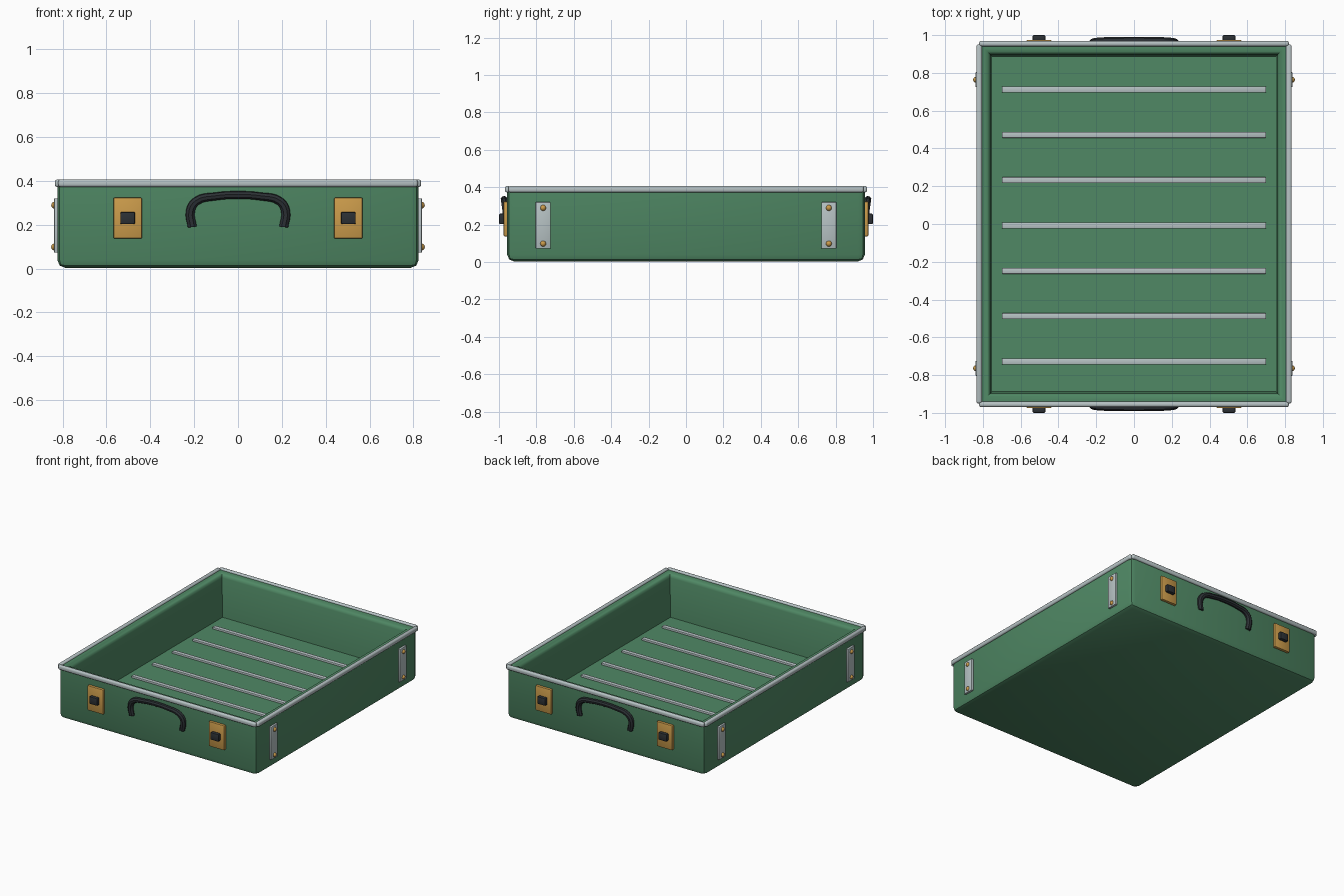
import bpy, bmesh
from mathutils import Vector

if "Cube" in bpy.data.objects:
    bpy.data.objects.remove(bpy.data.objects["Cube"])


def mat(name, rgb):
    m = bpy.data.materials.new(name)
    m.diffuse_color = (*rgb, 1)
    m.use_nodes = True
    m.node_tree.nodes["Principled BSDF"].inputs["Base Color"].default_value = m.diffuse_color
    return m


GREEN = mat("green_shell", (0.08, 0.25, 0.13))
STEEL = mat("grey_metal", (0.47, 0.54, 0.55))
BRASS = mat("brass", (0.60, 0.33, 0.07))
BLACK = mat("black", (0.025, 0.03, 0.035))


def finish(ob, material):
    ob.data.materials.append(material)
    bpy.ops.object.select_all(action='DESELECT')
    ob.select_set(True)
    bpy.context.view_layer.objects.active = ob
    bpy.ops.object.shade_smooth_by_angle(angle=0.6)
    return ob


def mesh_object(name, bm, material):
    bmesh.ops.recalc_face_normals(bm, faces=bm.faces[:])
    me = bpy.data.meshes.new(name)
    bm.to_mesh(me)
    bm.free()
    ob = bpy.data.objects.new(name, me)
    bpy.context.collection.objects.link(ob)
    return finish(ob, material)


def box(name, loc, size, material, bevel=0.005, seg=2):
    bm = bmesh.new()
    bmesh.ops.create_cube(bm, size=1)
    for v in bm.verts:
        v.co = Vector(loc) + v.co * Vector(size)
    bmesh.ops.bevel(bm, geom=bm.edges[:], offset=bevel, segments=seg, profile=0.5, affect='EDGES')
    return mesh_object(name, bm, material)


# Tray shell: nested rectangular loops, inner lip and outer edges rounded
bm = bmesh.new()
levels = [(0.824, 0.956, 0.003), (0.824, 0.956, 0.395), (0.761, 0.898, 0.395), (0.751, 0.888, 0.074)]
loops = [[bm.verts.new((sx * x, sy * y, z)) for sx, sy in ((-1, -1), (1, -1), (1, 1), (-1, 1))]
         for x, y, z in levels]
bm.faces.new(loops[0][::-1])
for a, b in zip(loops, loops[1:]):
    for i in range(4):
        j = (i + 1) % 4
        bm.faces.new((a[i], a[j], b[j], b[i]))
bm.faces.new(loops[-1])
bmesh.ops.recalc_face_normals(bm, faces=bm.faces[:])
lip = [e for e in bm.edges if all(v in loops[2] for v in e.verts)]
outer = [e for e in bm.edges if any(v in loops[0] for v in e.verts)]
bmesh.ops.bevel(bm, geom=lip, offset=0.03, segments=3, profile=0.5, affect='EDGES')
bmesh.ops.bevel(bm, geom=outer, offset=0.036, segments=2, profile=0.5, affect='EDGES')
mesh_object("tray_shell", bm, GREEN)

# Metal rim bars
for s, tag in ((-1, "a"), (1, "b")):
    box("rim_long_" + tag, (s * 0.82, 0, 0.389), (0.03, 1.90, 0.034), STEEL, 0.011, 3)
    box("rim_short_" + tag, (0, s * 0.955, 0.389), (1.64, 0.028, 0.034), STEEL, 0.011, 3)

# Floor ribs
for i in range(7):
    box(f"floor_rib_{i}", (0, (i - 3) * 0.24 - 0.008, 0.078), (1.40, 0.032, 0.02), STEEL, 0.004)

for s, end in ((-1, "front"), (1, "back")):
    # Latches
    for k, side in ((-1, "left"), (1, "right")):
        box(f"latch_plate_{end}_{side}", (k * 0.503, s * 0.963, 0.23), (0.13, 0.024, 0.186), BRASS)
        box(f"latch_button_{end}_{side}", (k * 0.503, s * 0.985, 0.23), (0.068, 0.03, 0.056), BLACK, 0.007)

    # Carrying handle: round bar leaning out from the wall (x, distance out, z, thickness)
    cu = bpy.data.curves.new("handle_path", 'CURVE')
    cu.dimensions = '3D'
    cu.bevel_depth = 0.018
    cu.bevel_resolution = 2
    cu.use_fill_caps = True
    half = [(0.209, 0.956, 0.190, 1.2), (0.217, 0.960, 0.262, 1.2),
            (0.190, 0.967, 0.307, 1.1), (0.10, 0.972, 0.329, 1)]
    pts = [(-x, y, z, r) for x, y, z, r in half] + [(0, 0.973, 0.335, 1)] + half[::-1]
    sp = cu.splines.new('BEZIER')
    sp.bezier_points.add(len(pts) - 1)
    sp.resolution_u = 4
    for p, (x, y, z, r) in zip(sp.bezier_points, pts):
        p.co = (x, s * y, z)
        p.radius = r
        p.handle_left_type = p.handle_right_type = 'AUTO'
    ob = bpy.data.objects.new(f"handle_{end}", cu)
    bpy.context.collection.objects.link(ob)
    bpy.ops.object.select_all(action='DESELECT')
    ob.select_set(True)
    bpy.context.view_layer.objects.active = ob
    bpy.ops.object.convert(target='MESH')
    finish(bpy.context.object, BLACK)

    # Side straps with two domed rivets each
    for k, side in ((-1, "left"), (1, "right")):
        box(f"side_strap_{side}_{end}", (k * 0.828, s * 0.764, 0.196), (0.022, 0.08, 0.248), STEEL, 0.004)
        for z, lvl in ((0.098, "low"), (0.289, "high")):
            bm = bmesh.new()
            bmesh.ops.create_uvsphere(bm, u_segments=16, v_segments=8, radius=0.016)
            for v in bm.verts:
                v.co += Vector((k * 0.836, s * 0.764, z))
            mesh_object(f"rivet_{side}_{end}_{lvl}", bm, BRASS)
